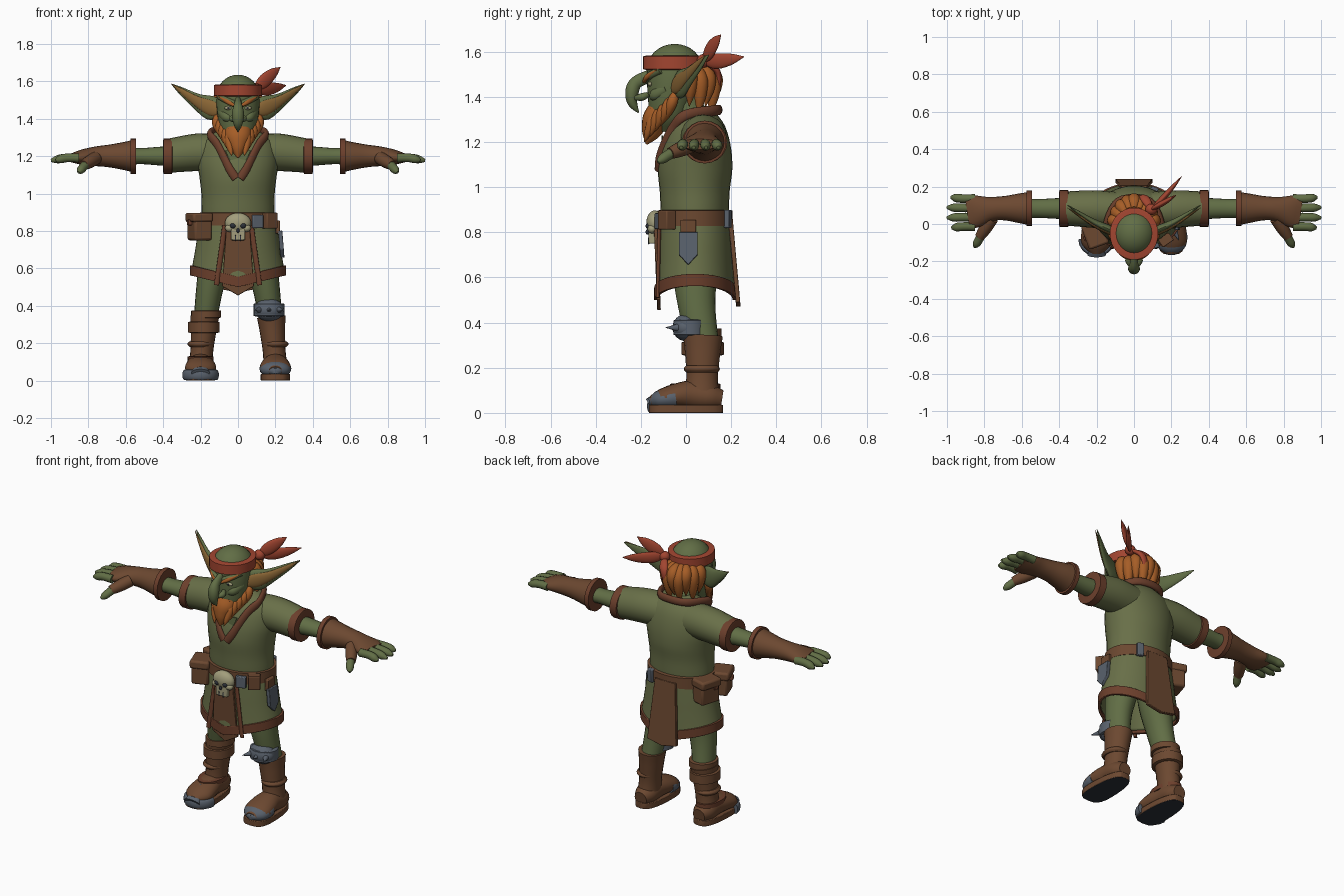
import bpy, bmesh, math
from mathutils import Vector, Matrix
from mathutils.bvhtree import BVHTree

if "Cube" in bpy.data.objects:
    bpy.data.objects.remove(bpy.data.objects["Cube"], do_unlink=True)

X, Y, Z = Matrix.Identity(3)
made = []


def material(name, *rgb):
    mat = bpy.data.materials.new(name)
    mat.use_nodes = True
    mat.diffuse_color = (*rgb, 1)
    mat.node_tree.nodes["Principled BSDF"].inputs["Base Color"].default_value = (*rgb, 1)
    return mat


skin = material("skin green", .12, .155, .06)
shirt = material("shirt green", .14, .16, .065)
leather = material("brown leather", .15, .065, .03)
trim = material("reddish trim", .15, .05, .025)
cloth = material("red headband", .36, .06, .03)
hair = material("orange hair", .38, .11, .02)
metal = material("grey metal", .1, .12, .15)
bone = material("pale bone", .36, .34, .2)
dark = material("dark sole", .025, .03, .04)
ochre = material("ochre inner ear", .25, .13, .035)


def finish(name, bm, mat, bevel=0):
    bmesh.ops.recalc_face_normals(bm, faces=bm.faces)
    mesh = bpy.data.meshes.new(name)
    bm.to_mesh(mesh)
    bm.free()
    mesh.materials.append(mat)
    obj = bpy.data.objects.new(name, mesh)
    bpy.context.collection.objects.link(obj)
    if bevel:
        mod = obj.modifiers.new("soft edges", "BEVEL")
        mod.width, mod.segments = bevel, 2
    made.append(obj)
    return obj


def sample(values, u):
    """Smooth interpolation through evenly spaced points or numbers."""
    last = len(values) - 1
    if last == 0:
        return values[0]
    i = min(int(u * last), last - 1)
    t = u * last - i
    a, b, c, d = values[max(i - 1, 0)], values[i], values[i + 1], values[min(i + 2, last)]
    ease_in, ease_out = t * (1 - t) ** 2 / 2, t * t * (1 - t) / 2
    blend = t * t * (3 - 2 * t)
    return b * (1 - blend) + c * blend + (c - a) * ease_in - (d - b) * ease_out


def tube(name, mat, path, wide, tall=None, ref=Z, steps=16, sides=20, caps=True):
    """Elliptic sections along a path, with radii sampled from their own profiles."""
    path = [Vector(p) for p in path]
    wide = wide if isinstance(wide, (list, tuple)) else [wide]
    tall = wide if tall is None else tall if isinstance(tall, (list, tuple)) else [tall]
    points = [sample(path, i / steps) for i in range(steps + 1)]
    bm = bmesh.new()
    rings = []
    for i, center in enumerate(points):
        along = (points[min(i + 1, steps)] - points[max(i - 1, 0)]).normalized()
        across = ref.cross(along).normalized()
        over = along.cross(across)
        across, over = across * sample(wide, i / steps), over * sample(tall, i / steps)
        angles = [math.tau * k / sides for k in range(sides)]
        rings.append([bm.verts.new(center + across * math.cos(a) + over * math.sin(a)) for a in angles])
    for low, high in zip(rings, rings[1:]):
        for k in range(sides):
            bm.faces.new((low[k - 1], low[k], high[k], high[k - 1]))
    if caps:
        bm.faces.new(rings[0])
        bm.faces.new(rings[-1])
    return finish(name, bm, mat)


def pair(part, mat, path, *radii, **options):
    for side, s in (("left", 1), ("right", -1)):
        tube(f"{side}_{part}", mat, [(x * s, y, z) for x, y, z in path], *radii, **options)


def strap_path(start, end):
    start, end = Vector(start), Vector(end)
    return [start, start.lerp(end, .05), start.lerp(end, .95), end]


def lip(radius):
    return [radius * .9, radius, radius, radius * .9]


def taper(radius):
    return [radius * .4, radius, radius * .8, radius * .05]


def band(name, mat, center, height, wide, tall):
    """Flat strap around a vertical form."""
    path = strap_path(center, Vector(center) + Z * height)
    return tube(name, mat, path, lip(wide), lip(tall), ref=Y, steps=3, sides=32)


def ball(name, mat, loc, size):
    bm = bmesh.new()
    bmesh.ops.create_uvsphere(bm, u_segments=24, v_segments=16, radius=1)
    bm.transform(Matrix.Translation(loc) @ Matrix.Diagonal((*size, 1)))
    return finish(name, bm, mat)


def box(name, mat, loc, size, turn=0, bevel=.005):
    bm = bmesh.new()
    bmesh.ops.create_cube(bm, size=1)
    bm.transform(Matrix.Translation(loc) @ Matrix.Rotation(turn, 4, "Z") @ Matrix.Diagonal((*size, 1)))
    return finish(name, bm, mat, bevel)


def plate(name, mat, origin, u, v, outline, thick):
    bm = bmesh.new()
    face = bm.faces.new([bm.verts.new(Vector(origin) + u * a + v * b) for a, b in outline])
    out = bmesh.ops.extrude_face_region(bm, geom=[face])["geom"]
    moved = [g for g in out if isinstance(g, bmesh.types.BMVert)]
    bmesh.ops.translate(bm, verts=moved, vec=u.cross(v).normalized() * thick)
    return finish(name, bm, mat, .003)


def pendant(name, mat, origin, u, v, top, bottom, length, point, thick):
    """Hanging panel that widens downward and ends in a point."""
    outline = [(-top, 0), (-bottom, -length), (0, -length - point), (bottom, -length), (top, 0)]
    return plate(name, mat, origin, u, v, outline, thick)


def front_finder(obj):
    tree = BVHTree.FromPolygons([v.co for v in obj.data.vertices],
                                [list(p.vertices) for p in obj.data.polygons])
    return lambda x, z: Vector((x, tree.ray_cast(Vector((x, -2, z)), Y)[0].y, z))


def middle(y, z):
    return Vector((0, y, z))


def arm_at(x):
    return Vector((x, .083, 1.2))


def foot_at(y, z):
    return Vector((.2, y, z))


# Shirt body, sleeves and neck
torso = tube("shirt_body", shirt, [middle(.04, .82), middle(.04, 1.08), middle(.06, 1.35)],
             (.185, .195, .195, .205, .215, .19, .08), (.14, .15, .155, .165, .155, .12, .06),
             ref=Y, steps=24, sides=32)
chest = front_finder(torso)
pair("sleeve", shirt, [(.08, .07, 1.22), (.22, .08, 1.22), arm_at(.38)], (.1, .1, .09))
pair("sleeve_cuff", trim, strap_path(arm_at(.35), arm_at(.4)), lip(.1), lip(.095), steps=3)
tube("neck", skin, [middle(.05, 1.27), middle(-.03, 1.4)], .075, ref=Y)
collar = [chest(.01, 1.08), chest(.05, 1.14), chest(.11, 1.26), Vector((.15, 0, 1.32)), Vector((.08, .13, 1.34))]
collar += [Vector((-p.x, p.y, p.z)) for p in reversed(collar)]
tube("collar", trim, collar, .015, .023, steps=48)
pendant("chest_opening", skin, chest(0, 1.23) - Y * .006, X, Z, .07, .04, .06, .06, .008)

# Skirt with a hem that rises at the hips
skirt = tube("shirt_skirt", shirt, [middle(.04, .88), middle(.04, .52)], (.19, .217, .243), (.15, .16, .17),
             ref=Y, sides=48, caps=False)
hem = tube("skirt_hem", trim, [middle(.04, .555), middle(.04, .5)], .25, .174, ref=Y, sides=48, caps=False)
for part in (skirt, hem):
    for v in part.data.vertices:
        v.co.z += abs(v.co.x) / 4 * min(1, (.88 - v.co.z) * 3)
    thick = part.modifiers.new("cloth thickness", "SOLIDIFY")
    thick.thickness, thick.offset = .014, 0
pair("skirt_edge", trim, [(.07, -.118, .83), (.115, -.125, .51)], .008, .014)
pendant("front_apron", leather, middle(-.128, .865), X, Z - Y * .04, .06, .085, .36, .05, .016)
pendant("back_tail", leather, middle(.187, .86), X, Z - Y * .09, .07, .1, .37, .02, -.02)

# Belt with pouches, buckles and sheath
band("belt", leather, middle(.04, .825), .075, .208, .166)
for label, y, turn in (("front", -.055, .35), ("rear", .1, -.3)):
    box(f"{label}_pouch", leather, (-.205, y, .82), (.1, .125, .14), turn, .012)
    box(f"{label}_pouch_flap", leather, (-.208, y, .872), (.114, .137, .05), turn, .012)
    box(f"{label}_pouch_clasp", trim, (-.255, y - .02, .845), (.03, .03, .03), turn)
box("small_pouch", leather, (.17, -.085, .855), (.07, .05, .085), .6)
box("belt_buckle", metal, (.105, -.12, .85), (.06, .025, .07), .3)
box("back_buckle", metal, (.11, .185, .86), (.04, .025, .08), -.35)
pendant("sheath", metal, (.215, .01, .8), Y, Z - X * .08, .042, .042, .1, .045, .022)
box("sheath_loop", leather, (.212, .01, .82), (.025, .07, .07))

# Skull ornament
ball("skull", bone, middle(-.138, .842), (.07, .038, .055))
box("skull_jaw", bone, middle(-.148, .785), (.075, .035, .07))
ball("skull_nose", dark, middle(-.171, .802), (.008, .008, .012))
for side, s in (("left", 1), ("right", -1)):
    ball(f"{side}_skull_cheek", bone, (s * .045, -.15, .815), (.024, .02, .02))
    ball(f"{side}_skull_eye", dark, (s * .027, -.167, .828), (.016, .012, .014))
    box(f"{side}_skull_tooth_gap", dark, (s * .014, -.165, .762), (.006, .005, .03), bevel=.001)

# Arms, gloves and hands
pair("arm", skin, [arm_at(.34), arm_at(.6)], (.06, .055, .05, .055), (.055, .05, .043, .05))
pair("glove", leather, [arm_at(.55), arm_at(.73), (.89, .06, 1.19)],
     (.09, .08, .065, .065, .085, .088), (.09, .075, .06, .052, .04, .024))
pair("glove_rim", trim, strap_path(arm_at(.545), arm_at(.575)), lip(.095), steps=3)
for i, tip in enumerate((.975, 1, 1, .98)):
    y = i * .05 - .014
    pair(f"finger_{i + 1}", skin, [(.85, y, 1.19), (.92, y, 1.19), (tip, y * 1.1 - .006, 1.176)],
         (.024, .023, .023, .022, .008), sides=12)
pair("thumb_base", leather, [(.76, .03, 1.19), (.825, -.07, 1.15)], (.035, .034, .026))
pair("thumb", skin, [(.815, -.06, 1.155), (.853, -.125, 1.112)], (.023, .023, .021, .007))

# Legs, boots and soles
pair("leg", skin, [(.1, .04, .74), (.15, .045, .5), (.18, .08, .28)],
     (.085, .085, .073, .065, .06), (.1, .1, .085, .075, .07), ref=Y)
pair("boot_shaft", leather, [(.178, .075, .34), foot_at(.07, .08)],
     (.076, .068, .061, .064), (.088, .078, .07, .078), ref=Y)
pair("boot_foot", leather, [foot_at(.16, .06), foot_at(0, .08), foot_at(-.155, .05)],
     (.04, .065, .068, .08, .08, .035), (.04, .058, .065, .056, .045, .025))
pair("ankle_fold", leather, [foot_at(.07, .21), foot_at(.07, .18)], (.06, .07, .06), (.07, .08, .07), ref=Y)
outline = []
for k in range(24):
    c, s = math.cos(math.tau * k / 24), math.sin(math.tau * k / 24)
    width = .077 - .012 * s
    outline.append((math.copysign(abs(c) ** .6, c) * width, math.copysign(abs(s) ** .8, s) * .165))
for side, s in (("left", 1), ("right", -1)):
    tread = plate(f"{side}_sole", leather, foot_at(0, 0) * s, X, Y, outline, .036)
    tread.data.materials.append(dark)
    for face in tread.data.polygons:
        face.material_index = int(face.normal.z < -.5)
tube("left_toe_cap", metal, [foot_at(-.045, .068), foot_at(-.164, .05)],
     (.083, .085, .07, .02), (.058, .052, .04, .014))
rim_angles = [math.pi * k / 8 for k in range(9)]
tube("right_toe_rim", metal, [foot_at(-.08 - .08 * math.sin(a), .03) * Vector((1, 1, 1)).x - X * (.4 - .085 * math.cos(a))
                              for a in rim_angles], .013, .028, steps=24)
tube("right_toe_ridge", metal, [(-.2, -.165, .04), (-.2, -.07, .1)], (.05, .035, .008), .025)
band("right_boot_cuff", leather, (-.183, .074, .255), .06, .084, .094)
band("right_knee_strap", leather, (-.17, .07, .335), .04, .08, .088)
band("right_instep_strap", trim, (-.2, .04, .1), .03, .069, .112)

# Spiked knee guard
knee = Vector((.166, 0, .378))
ball("knee_guard", metal, knee, (.08, .06, .06))
band("knee_guard_band", metal, knee + Y * .02 - Z * .035, .07, .082, .075)
for name, x in (("front", 0), ("outer", .05), ("inner", -.05)):
    base = knee + X * x - Y * .035
    tube(f"{name}_knee_spike", metal, [base, base + X * x / 2 - Y * .055], (.018, .001), steps=1, sides=10)

# Head, face and ears
head = tube("head", skin, [middle(-.09, 1.245), middle(-.07, 1.39), middle(-.05, 1.53)],
            (.03, .085, .105, .115, .115), (.035, .08, .1, .115, .12), ref=Y, sides=32)
ball("cranium", skin, middle(-.05, 1.52), (.115, .125, .115))
face = front_finder(head)
tube("nose", skin, [middle(-.15, 1.495), middle(-.225, 1.46), middle(-.24, 1.385), middle(-.21, 1.33)],
     (.03, .028, .03, .02, .003), (.016, .022, .032, .023, .003), ref=X)
pair("nostril", skin, [(.022, -.17, 1.41), (.03, -.195, 1.4), (.018, -.225, 1.395)], (.012, .017, .01))
pair("brow_ridge", skin, [face(.01, 1.475), face(.055, 1.495), face(.1, 1.52)], .017)
pair("eyebrow", hair, [face(x, z) - Y * .014 for x, z in ((.015, 1.468), (.055, 1.49), (.1, 1.52))],
     .009, (.007, .012, .004))
pair("cheek", skin, [(.03, -.15, 1.4), (.065, -.138, 1.41), (.1, -.09, 1.44)], (.01, .02, .01), (.015, .025, .02))
for side, s in (("left", 1), ("right", -1)):
    ball(f"{side}_eye", bone, face(s * .052, 1.457), (.021, .01, .01))
    ball(f"{side}_pupil", dark, face(s * .05, 1.457) - Y * .008, (.006, .004, .006))
tube("mouth", dark, [face(-.05, 1.345), face(0, 1.352), face(.05, 1.345)], .006)
ear = [Vector((.09, -.045, 1.435)), Vector((.215, .01, 1.49)), Vector((.355, .1, 1.585))]
depth, height = (.02, .022, .017, .01, .002), (.04, .064, .044, .024, .003)
pair("ear", skin, ear, depth, height)
pair("inner_ear", ochre, [p - Y * .014 for p in ear], [d * .7 for d in depth], [h * .65 for h in height])

# Beard and hair locks
tube("chin_beard", hair, [middle(-.12, 1.345), middle(-.145, 1.27), middle(-.175, 1.19)],
     (.07, .07, .042, .004), (.05, .058, .042, .004), ref=Y)
for i in range(5):
    t = i / 4
    root = Vector((.112 - .065 * t, -.045 - .09 * t, 1.425 - .09 * t))
    curl = [root, root - Y * .02 - Z * .06, root - X * root.x * .3 - Y * .05 - Z * .135]
    pair(f"beard_lock_{i + 1}", hair, curl, taper(.024), ref=Y, sides=10)
for i in range(9):
    angle = math.radians(i * 18 - 72)
    out = Vector((math.sin(angle) * .115, math.cos(angle) * .16, 0))
    root = middle(-.03, 1.54)
    fall = Z * (.13 + .03 * (i % 2))
    tube(f"hair_lock_{i + 1}", hair, [root + out * .7, root + out - fall / 2, root + out * .9 - fall * 1.4],
         taper(.036), ref=Y, sides=10)

# Headband with knot and tails
band("headband", cloth, middle(-.052, 1.52), .063, .129, .139)
knot = Vector((.093, .078, 1.56))
ball("headband_knot", cloth, knot, (.032, .03, .03))
tube("upper_tail", cloth, [knot, (.16, .115, 1.62), (.226, .155, 1.675)], taper(.015), taper(.036))
tube("rear_tail", cloth, [knot, (.17, .155, 1.56), (.257, .257, 1.578)], taper(.015), taper(.034))
tube("hanging_strand", cloth, [knot, (.055, .14, 1.51), (.04, .145, 1.42)], taper(.014), taper(.024), ref=X)

# Smooth shading with sharp creases kept
bpy.ops.object.select_all(action="DESELECT")
for obj in made:
    obj.select_set(True)
bpy.context.view_layer.objects.active = made[0]
bpy.ops.object.shade_smooth_by_angle(angle=math.radians(45))
